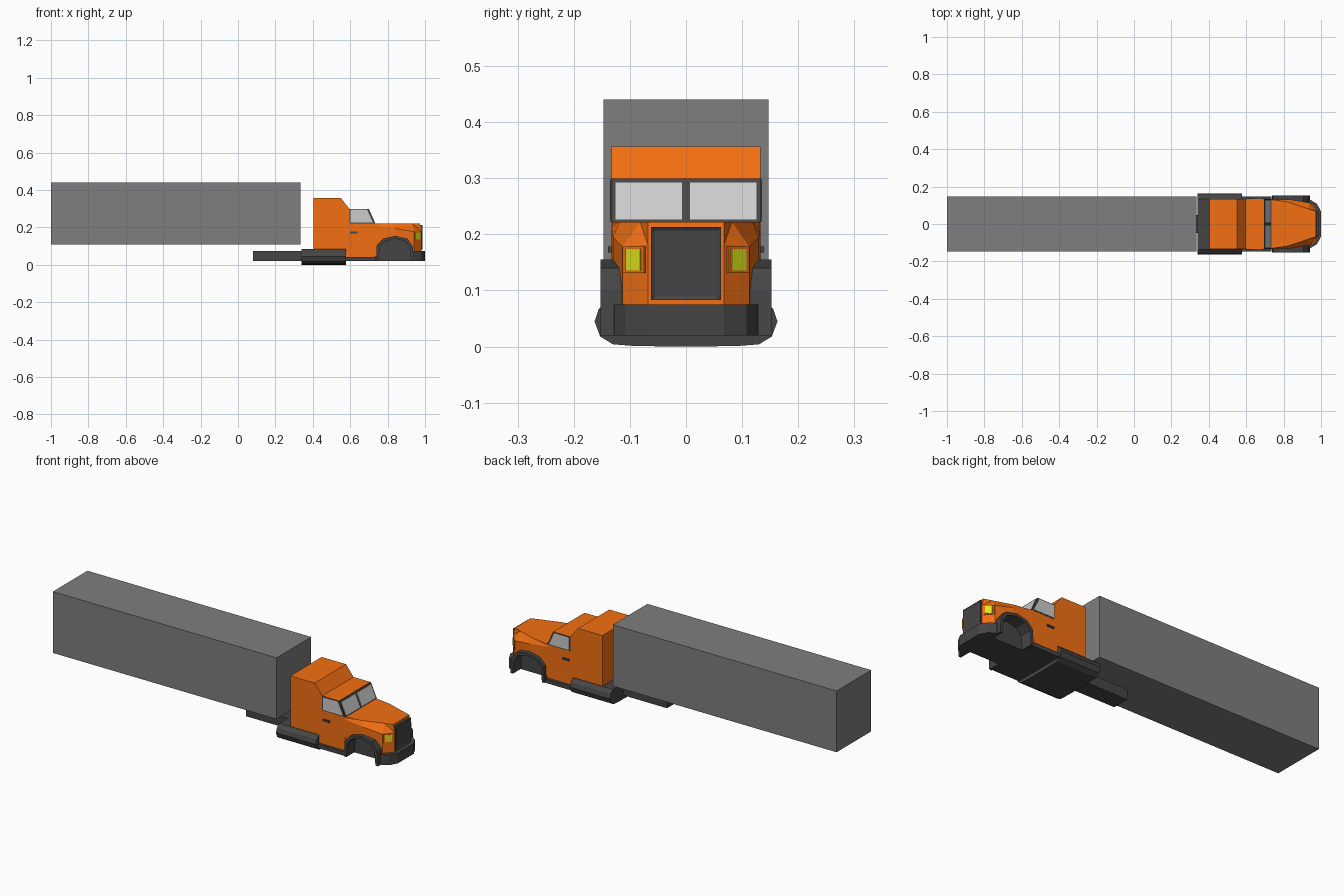
import bpy, bmesh
from mathutils import Vector

if "Cube" in bpy.data.objects:
    bpy.data.objects.remove(bpy.data.objects["Cube"])

def material(name, color):
    m = bpy.data.materials.new(name)
    m.diffuse_color = (*color, 1)
    m.use_nodes = True
    m.node_tree.nodes["Principled BSDF"].inputs["Base Color"].default_value = m.diffuse_color
    return m

ORANGE = material("orange", (0.90, 0.16, 0.006))
DARK = material("dark", (0.06, 0.06, 0.06))
GREY = material("grey", (0.21, 0.21, 0.21))
GLASS = material("glass", (0.55, 0.55, 0.55))
YELLOW = material("yellow", (0.75, 0.80, 0.01))

def finish(name, bm, mat):
    bmesh.ops.recalc_face_normals(bm, faces=bm.faces)
    me = bpy.data.meshes.new(name)
    bm.to_mesh(me)
    bm.free()
    me.materials.append(mat)
    ob = bpy.data.objects.new(name, me)
    bpy.context.collection.objects.link(ob)
    return ob

def loft(bm, loops):
    """Closed solid through matching loops of points."""
    rings = [[bm.verts.new(p) for p in loop] for loop in loops]
    n = len(rings[0])
    for a, b in zip(rings, rings[1:]):
        for i in range(n):
            bm.faces.new((a[i], a[(i + 1) % n], b[(i + 1) % n], b[i]))
    bm.faces.new(rings[0])
    bm.faces.new(rings[-1])

def along(axis, pts, d):
    if axis == 'x':
        return [(d, a, b) for a, b in pts]
    if axis == 'y':
        return [(a, d, b) for a, b in pts]
    return [(a, b, d) for a, b in pts]

def prism(name, pts, axis, d0, d1, mat, both=False):
    """Profile extruded along an axis, optionally repeated on the other y side."""
    bm = bmesh.new()
    for s in ((1, -1) if both else (1,)):
        loft(bm, [[(x, y * s, z) for x, y, z in along(axis, pts, d)] for d in (d0, d1)])
    return finish(name, bm, mat)

def box(name, x, y, z, mat, both=False):
    return prism(name, [(x[0], y[0]), (x[1], y[0]), (x[1], y[1]), (x[0], y[1])],
                 'z', z[0], z[1], mat, both)

def sym(half):
    """Mirror a half plan (x, y) into a full outline."""
    return half + [(x, -y) for x, y in reversed(half)]

# Trailer and chassis
box("trailer", (-1, 0.333), (-0.147, 0.147), (0.11, 0.44), GREY)
box("chassis_rail", (0.08, 0.60), (-0.047, 0.047), (0.02, 0.075), DARK)
box("floor_skirt", (0.57, 0.735), (-0.147, 0.147), (0.02, 0.042), DARK)

# Fuel tank body with rounded sides
tank = [(0.0, 0.0), (0.09, 0.001), (0.13, 0.004), (0.153, 0.018), (0.163, 0.045),
        (0.155, 0.068), (0.135, 0.085)]
tank += [(-y, z) for y, z in reversed(tank[1:])]
prism("fuel_tank", tank, 'x', 0.34, 0.577, DARK)

# Sleeper and cab
cab = [(0.405, 0.08), (0.405, 0.357), (0.55, 0.357), (0.595, 0.30), (0.695, 0.30),
       (0.73, 0.222), (0.733, 0.04), (0.57, 0.04), (0.57, 0.08)]
prism("cab", cab, 'y', -0.133, 0.133, ORANGE)

# Side windows: dark surround and glass
prism("side_window_frame", [(0.595, 0.299), (0.695, 0.299), (0.729, 0.222), (0.595, 0.222)],
      'y', 0.13, 0.1342, DARK, True)
prism("side_window_glass", [(0.601, 0.295), (0.690, 0.295), (0.721, 0.227), (0.601, 0.227)],
      'y', 0.13, 0.1355, GLASS, True)

# Windshield: slanted dark surround and two panes
def slant(t, off):
    return (0.695 + 0.035 * t + off, 0.30 - 0.078 * t)
def slab(t0, t1, off):
    return [slant(t0, -0.004), slant(t0, off), slant(t1, off), slant(t1, -0.004)]
prism("windshield_frame", slab(0.01, 1, 0.003), 'y', -0.134, 0.134, DARK)
prism("windshield_glass", slab(0.10, 0.94, 0.0045), 'y', 0.007, 0.126, GLASS, True)

# Door handles
box("door_handle", (0.60, 0.64), (0.13, 0.139), (0.168, 0.178), DARK, True)

# Hood: lower walls, shoulder line and narrower top
lower = [(0.72, 0.133), (0.84, 0.130), (0.94, 0.113), (0.98, 0.068)]
top = [(0.72, 0.133), (0.82, 0.118), (0.93, 0.082), (0.973, 0.068)]
shoulder_z = [0.212, 0.195, 0.178, 0.182]
shoulder_z += shoulder_z[::-1]
bm = bmesh.new()
loft(bm, [along('z', sym(lower), 0.045),
          [(x, y, z) for (x, y), z in zip(sym(lower), shoulder_z)],
          along('z', sym(top), 0.222)])
bmesh.ops.triangulate(bm, faces=[f for f in bm.faces if len(f.verts) == 4])
hood = finish("hood", bm, ORANGE)

# Wheel arches: cut the hood, then add the fender bands
outer = [(0.738, 0.02), (0.742, 0.105), (0.775, 0.14), (0.84, 0.155), (0.905, 0.14),
         (0.935, 0.10), (0.94, 0.02)]
inner = [(0.752, 0.02), (0.757, 0.095), (0.785, 0.125), (0.84, 0.14), (0.895, 0.126),
         (0.920, 0.09), (0.925, 0.02)]
cutter = prism("arch_cutter", [(0.745, 0.0)] + outer[1:-1] + [(0.935, 0.0)],
               'y', 0.08, 0.2, DARK, True)
cutter.hide_render = True
mod = hood.modifiers.new("arches", 'BOOLEAN')
mod.object = cutter
mod.solver = 'EXACT'
bpy.context.view_layer.objects.active = hood
bpy.ops.object.modifier_apply(modifier="arches")
bpy.data.objects.remove(cutter)
prism("fender", outer + inner[::-1], 'y', 0.08, 0.152, DARK, True)
box("engine_bay", (0.73, 0.95), (-0.085, 0.085), (0.02, 0.155), DARK)

# Front bumper
prism("bumper", sym([(0.928, 0.128), (0.945, 0.128), (0.978, 0.108), (1.0, 0.068)]),
      'z', 0.02, 0.075, DARK)

# Grille with recessed panel
grille = box("grille", (0.955, 0.986), (-0.062, 0.062), (0.083, 0.213), DARK)
bm = bmesh.new()
bm.from_mesh(grille.data)
front = [f for f in bm.faces if f.normal.x > 0.9]
bmesh.ops.inset_region(bm, faces=front, thickness=0.009, depth=-0.004)
bm.to_mesh(grille.data)
bm.free()

# Headlights on the angled front corners: raised surround and lamp
def facet(t0, t1, off):
    a, b = Vector((0.98, 0.068)), Vector((0.94, 0.113))
    n = Vector((0.75, 0.66))
    p, q = a.lerp(b, t0), a.lerp(b, t1)
    return [tuple(v) for v in (p - n * 0.01, p + n * off, q + n * off, q - n * 0.01)]
prism("headlight_frame", facet(0.10, 0.95, 0.004), 'z', 0.131, 0.178, ORANGE, True)
prism("headlight", facet(0.22, 0.80, 0.006), 'z', 0.136, 0.174, YELLOW, True)
